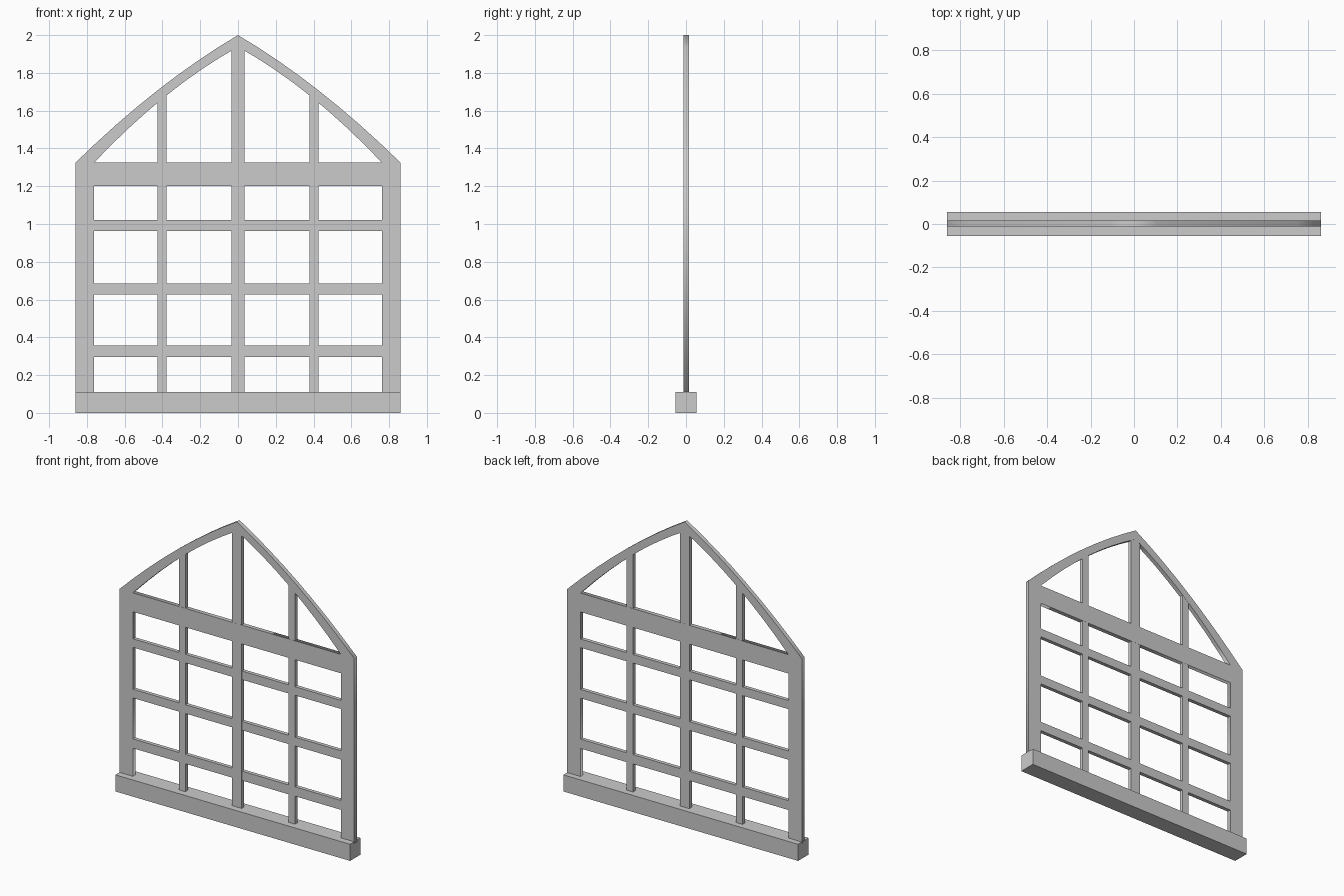
import bpy
from math import pi

if "Cube" in bpy.data.objects:
    bpy.data.objects.remove(bpy.data.objects["Cube"])

YC = 0.002        # middle of the frame in depth
SEG = 8           # segments per arch half


def box(name, x0, x1, y0, y1, z0, z1):
    bpy.ops.mesh.primitive_cube_add(size=1, location=((x0 + x1) / 2, (y0 + y1) / 2, (z0 + z1) / 2))
    ob = bpy.context.object
    ob.name = name
    ob.scale = (x1 - x0, y1 - y0, z1 - z0)
    bpy.ops.object.transform_apply(location=False, rotation=False, scale=True)
    return ob


def arch(half_width, spring, apex, sag):
    """Pointed arch from right spring point over the apex to the left one."""
    right = []
    for i in range(SEG + 1):
        t = i / SEG
        z = spring + (apex - spring) * t + 4 * sag * t * (1 - t)
        right.append((half_width * (1 - t), z))
    return right + [(-x, z) for x, z in reversed(right[:-1])]


def panel(name, loops, half_depth):
    """Flat panel; the first loop is the outline, the others are openings."""
    cu = bpy.data.curves.new(name, 'CURVE')
    cu.dimensions = '2D'
    cu.fill_mode = 'BOTH'
    cu.extrude = half_depth
    for loop in loops:
        sp = cu.splines.new('POLY')
        sp.points.add(len(loop) - 1)
        for p, (x, z) in zip(sp.points, loop):
            p.co = (x, z, 0, 1)
        sp.use_cyclic_u = True
    ob = bpy.data.objects.new(name, cu)
    bpy.context.collection.objects.link(ob)
    ob.rotation_euler = (pi / 2, 0, 0)
    ob.location.y = YC
    bpy.ops.object.select_all(action='DESELECT')
    ob.select_set(True)
    bpy.context.view_layer.objects.active = ob
    bpy.ops.object.convert(target='MESH')
    return bpy.context.object


# Sill
box("sill", -0.86, 0.86, -0.055, 0.055, 0, 0.11)

# Outer frame: stiles, transom rail and pointed arch
outline = [(-0.86, 0.10), (0.86, 0.10)] + arch(0.86, 1.325, 2.0, 0.042)
lower = [(-0.762, 0.105), (0.762, 0.105), (0.762, 1.2), (-0.762, 1.2)]
upper = arch(0.762, 1.325, 1.937, 0.048)
panel("window_frame", [outline, lower, upper], 0.014)

# Vertical mullions
d = 0.0132
for name, x, w, top in (("mullion_left", -0.402, 0.0235, 1.685),
                        ("mullion_centre", 0, 0.035, 1.955),
                        ("mullion_right", 0.402, 0.0235, 1.685)):
    box(name, x - w, x + w, YC - d, YC + d, 0.10, top)

# Horizontal glazing bars
d = 0.0125
for i, (z0, z1) in enumerate(((0.295, 0.357), (0.628, 0.686), (0.963, 1.02))):
    box(f"glazing_bar_{i + 1}", -0.77, 0.77, YC - d, YC + d, z0, z1)
